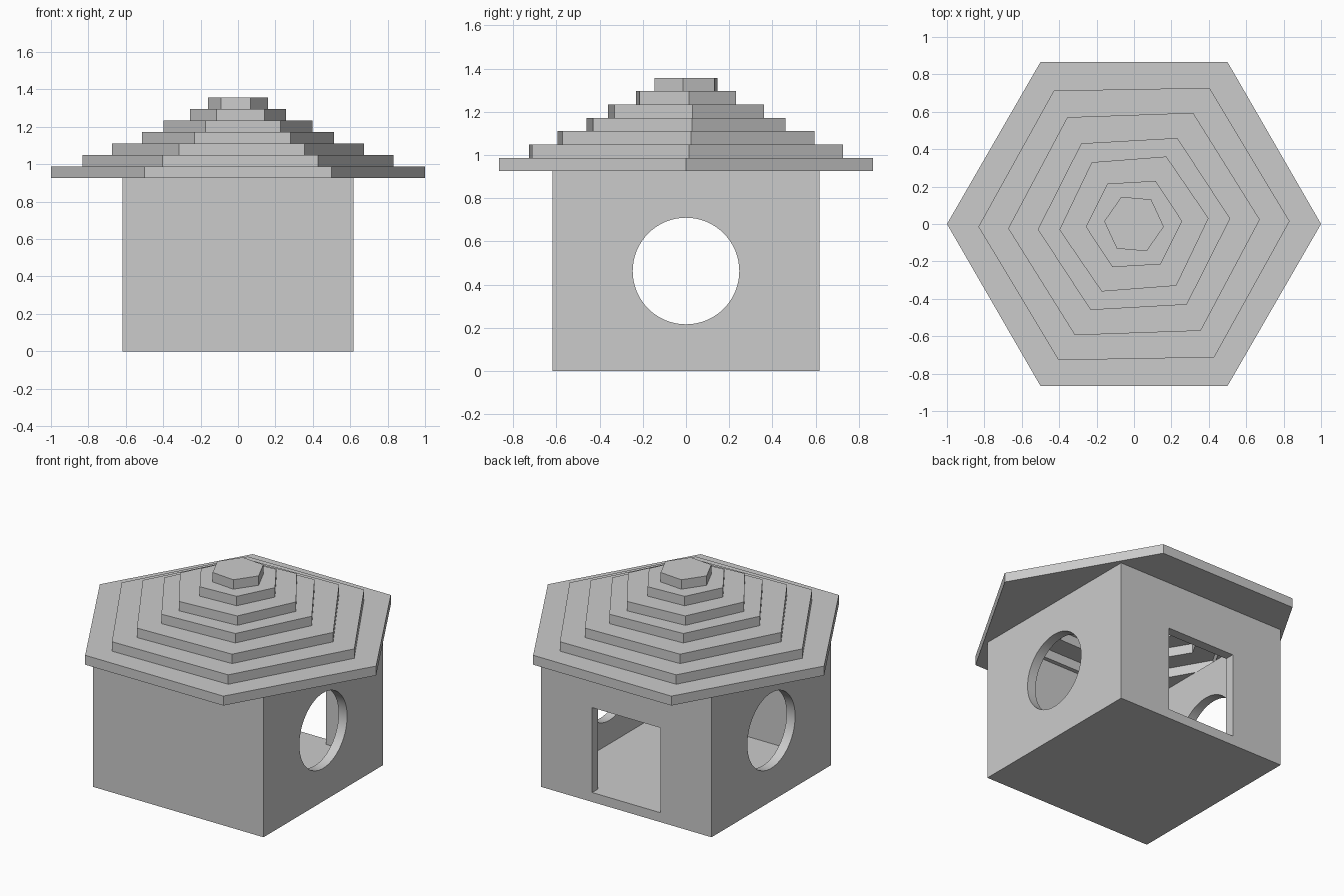
import bpy, bmesh, math
from mathutils import Matrix

old = bpy.data.objects.get("Cube")
if old:
    bpy.data.objects.remove(old, do_unlink=True)

UNIT = 0.0617            # wall, floor and roof layer thickness
HALF = 10 * UNIT         # half width of the house
WALL_TOP = 15 * UNIT

grey = bpy.data.materials.new("plain_grey")
grey.use_nodes = True
colour = (0.6, 0.6, 0.6, 1)
grey.diffuse_color = colour
grey.node_tree.nodes["Principled BSDF"].inputs["Base Color"].default_value = colour


def add_object(name, bm):
    mesh = bpy.data.meshes.new(name)
    bmesh.ops.recalc_face_normals(bm, faces=bm.faces)
    bm.to_mesh(mesh)
    bm.free()
    mesh.materials.append(grey)
    obj = bpy.data.objects.new(name, mesh)
    bpy.context.collection.objects.link(obj)
    return obj


def box(name, low, high):
    bm = bmesh.new()
    bmesh.ops.create_cube(bm, size=1)
    for v in bm.verts:
        v.co = [l + (c + 0.5) * (h - l) for c, l, h in zip(v.co, low, high)]
    return add_object(name, bm)


def select_only(obj):
    bpy.ops.object.select_all(action='DESELECT')
    obj.select_set(True)
    bpy.context.view_layer.objects.active = obj


def cut(target, cutter):
    cutter.hide_render = True
    mod = target.modifiers.new("cut", 'BOOLEAN')
    mod.operation = 'DIFFERENCE'
    mod.solver = 'EXACT'
    mod.object = cutter
    select_only(target)
    bpy.ops.object.modifier_apply(modifier=mod.name)
    bpy.data.objects.remove(cutter, do_unlink=True)


def hex_layer(name, outer, inner, turn, z):
    """Hexagonal slab, hollow when inner is above zero."""
    bm = bmesh.new()

    def loop(radius, height):
        angles = [math.radians(60 * i + turn) for i in range(6)]
        return [bm.verts.new((radius * math.cos(a), radius * math.sin(a), height))
                for a in angles]

    def bridge(a, b):
        for i in range(6):
            j = (i + 1) % 6
            bm.faces.new((a[i], a[j], b[j], b[i]))

    low, high = loop(outer, z), loop(outer, z + UNIT)
    bridge(low, high)
    if inner:
        in_low, in_high = loop(inner, z), loop(inner, z + UNIT)
        bridge(high, in_high)
        bridge(in_high, in_low)
        bridge(in_low, low)
    else:
        bm.faces.new(low)
        bm.faces.new(high)
    return add_object(name, bm)


# House body: open-topped box with a floor
house = box("house_walls", (-HALF, -HALF, 0), (HALF, HALF, WALL_TOP))
inside = HALF - UNIT
cut(house, box("room_cutter", (-inside, -inside, UNIT), (inside, inside, WALL_TOP + 0.2)))

# Round openings through both side walls
bm = bmesh.new()
bmesh.ops.create_cone(bm, cap_ends=True, segments=64, radius1=4 * UNIT,
                      radius2=4 * UNIT, depth=2,
                      matrix=Matrix.Translation((0, 0, WALL_TOP / 2))
                      @ Matrix.Rotation(math.pi / 2, 4, 'Y'))
cut(house, add_object("round_window_cutter", bm))

# Doorway in the back wall, level with the floor
cut(house, box("door_cutter", (-4 * UNIT, inside - 0.05, UNIT),
               (4 * UNIT, HALF + 0.1, 10 * UNIT)))
select_only(house)
bpy.ops.object.shade_smooth_by_angle(angle=math.radians(30))

# Stepped roof: outer radius, inner radius, turn in degrees
layers = [(1.0, 0.61, 0), (0.832, 0.46, 1), (0.673, 0.31, 2), (0.515, 0.17, 3.2),
          (0.40, 0, 4.4), (0.258, 0, 3.3), (0.16, 0, -5)]
for i, (outer, inner, turn) in enumerate(layers):
    hex_layer(f"roof_layer_{i + 1}", outer, inner, turn, WALL_TOP + i * UNIT)
